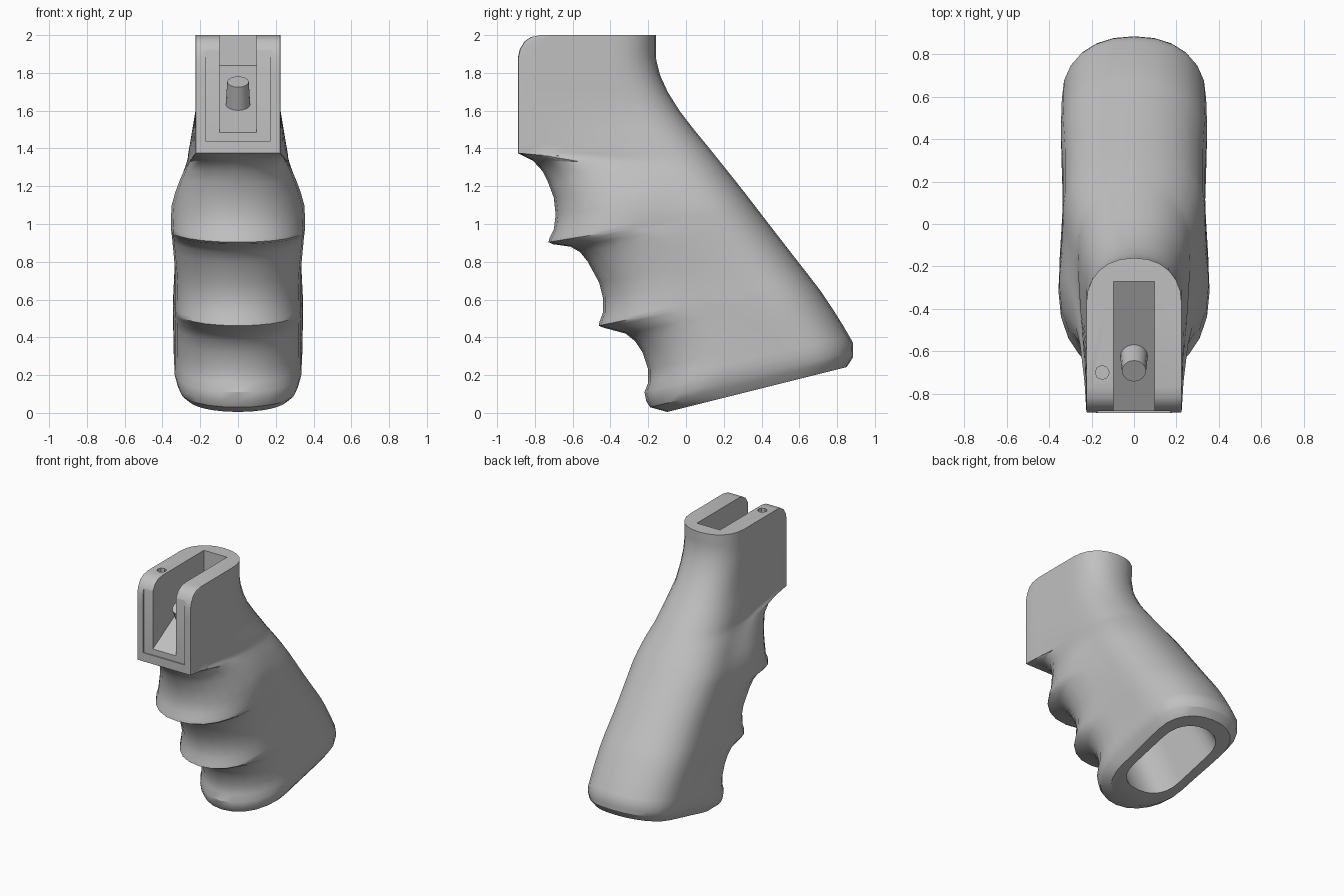
import bpy
import bmesh
import math
from mathutils import Vector

default_cube = bpy.data.objects.get("Cube")
if default_cube:
    bpy.data.objects.remove(default_cube, do_unlink=True)

ARC_STEPS, SIDE_STEPS = 6, 6

# Single grey material
grey = bpy.data.materials.new("matte grey")
grey.use_nodes = True
grey.diffuse_color = (0.53, 0.53, 0.53, 1)
shader = grey.node_tree.nodes["Principled BSDF"]
shader.inputs["Base Color"].default_value = grey.diffuse_color
shader.inputs["Roughness"].default_value = 0.6

# Front outline with finger grooves, from the bottom up, as (y, z)
FRONT = [(-.10, .005), (-.19, .03), (-.21, .06), (-.22, .11), (-.20, .16),
         (-.20, .23), (-.23, .32), (-.27, .38), (-.32, .42), (-.44, .452),
         (-.462, .462), (-.457, .485), (-.44, .53), (-.44, .61), (-.46, .69),
         (-.52, .80), (-.56, .85), (-.61, .88), (-.705, .893), (-.728, .904),
         (-.722, .928), (-.70, .97), (-.69, 1.05), (-.70, 1.14), (-.73, 1.22),
         (-.76, 1.28), (-.81, 1.335), (-.87, 1.365), (-.89, 1.375), (-.89, 1.42),
         (-.89, 1.5), (-.89, 1.6), (-.89, 1.7), (-.89, 1.79), (-.89, 1.88),
         (-.88, 1.925), (-.855, 1.967), (-.82, 1.99), (-.77, 2)]

# Back outline as (z, y), and section settings keyed by front height
BACK = [(.25, .85), (.29, .885), (.37, .885), (.5, .81), (.65, .71), (.92, .5),
        (1.18, .3), (1.43, .1), (1.55, .0), (1.65, -.07), (1.76, -.13),
        (1.87, -.16), (2, -.16)]
TILT = [(0, .25), (.5, .2), (.95, .16), (1.28, .01), (1.36, -.03), (1.375, 0)]
BACK_WIDTH = [(.01, .28), (.03, .315), (.06, .33), (.11, .34), (.4, .345),
              (.65, .335), (.95, .335), (1.1, .32), (1.25, .293), (1.38, .262),
              (1.6, .225)]
FRONT_WIDTH = [(.01, .27), (.03, .305), (.06, .32), (.11, .335), (.65, .33),
               (.85, .348), (.92, .356), (1.05, .352), (1.17, .325), (1.28, .285),
               (1.335, .262), (1.365, .238), (1.375, .225)]
FRONT_DEPTH = [(.01, .3), (.1, .38), (.9, .4), (1.2, .4), (1.335, .38),
               (1.365, .2), (1.375, .012)]
BACK_DEPTH = [(.01, .25), (.1, .29), (1.4, .3), (1.8, .24), (1.9, .22)]
FRONT_POWER = [(.1, 2.05), (.3, 2.15), (1.3, 2.15), (1.365, 3), (1.375, 10)]


def sample(table, key):
    """Linear lookup, clamped at both ends."""
    if key <= table[0][0]:
        return table[0][1]
    for (a, low), (b, high) in zip(table, table[1:]):
        if key <= b:
            return low + (high - low) * (key - a) / (b - a)
    return table[-1][1]


def arc(power):
    """Quarter superellipse from the tip (0, 0) to the shoulder (1, 1)."""
    points = []
    for i in range(ARC_STEPS + 1):
        angle = math.pi / 2 * i / ARC_STEPS
        points.append((math.sin(angle) ** (2 / power),
                       1 - max(math.cos(angle), 0) ** (2 / power)))
    return points


def section(front, back, z, tilt, front_half, back_half, front_depth, back_depth, power):
    """Closed symmetric ring: front arc, blended sides and back arc."""
    half = [(front_half * u, front + front_depth * v) for u, v in arc(power)]
    start, end = front + front_depth, back - back_depth
    for i in range(1, SIDE_STEPS):
        t = i / SIDE_STEPS
        blend = t * t * (3 - 2 * t)
        half.append((front_half + (back_half - front_half) * blend,
                     start + (end - start) * t))
    half += [(back_half * u, back - back_depth * v) for u, v in reversed(arc(2.2))]
    ring = half + [(-x, y) for x, y in reversed(half[1:-1])]
    return [Vector((x, y, z + tilt * (y - front))) for x, y in ring]


def finish(name, bm):
    bmesh.ops.recalc_face_normals(bm, faces=bm.faces)
    mesh = bpy.data.meshes.new(name)
    bm.to_mesh(mesh)
    bm.free()
    mesh.materials.append(grey)
    obj = bpy.data.objects.new(name, mesh)
    bpy.context.collection.objects.link(obj)
    return obj


def loft(name, rings):
    bm = bmesh.new()
    loops = [[bm.verts.new(p) for p in ring] for ring in rings]
    for low, high in zip(loops, loops[1:]):
        for i in range(len(low)):
            j = (i + 1) % len(low)
            bm.faces.new((low[i], low[j], high[j], high[i]))
    bm.faces.new(loops[0])
    bm.faces.new(loops[-1])
    return finish(name, bm)


def prism(name, outline, half):
    """Side outline in y and z, extruded across x."""
    return loft(name, [[Vector((x, y, z)) for y, z in outline] for x in (-half, half)])


def rod(name, start, end, radius_start, radius_end, sides):
    start, end = Vector(start), Vector(end)
    bm = bmesh.new()
    bmesh.ops.create_cone(bm, cap_ends=True, segments=sides, radius1=radius_start,
                          radius2=radius_end, depth=(end - start).length)
    turn = (end - start).to_track_quat("Z", "Y").to_matrix().to_4x4()
    bm.transform(turn)
    bmesh.ops.translate(bm, verts=bm.verts, vec=(start + end) / 2)
    return finish(name, bm)


def activate(obj):
    bpy.ops.object.select_all(action="DESELECT")
    obj.select_set(True)
    bpy.context.view_layer.objects.active = obj


def cut(target, cutter):
    cutter.hide_render = True
    modifier = target.modifiers.new("cut", "BOOLEAN")
    modifier.operation = "DIFFERENCE"
    modifier.solver = "EXACT"
    modifier.object = cutter
    activate(target)
    bpy.ops.object.modifier_apply(modifier=modifier.name)
    bpy.data.objects.remove(cutter, do_unlink=True)


# Grip body
rings = []
for y, z in FRONT:
    tilt = sample(TILT, z)
    back = 0
    for _ in range(20):
        back = sample(BACK, z + tilt * (back - y))
    rings.append(section(y, back, z, tilt, sample(FRONT_WIDTH, z), sample(BACK_WIDTH, z),
                         sample(FRONT_DEPTH, z), sample(BACK_DEPTH, z),
                         sample(FRONT_POWER, z)))
grip = loft("grip_body", rings)

# Shallow recess on the front face, then the slot with its sloping floor
cut(grip, prism("recess_cutter", [(-1, 1.44), (-.881, 1.44), (-.881, 2.1), (-1, 2.1)], .173))
cut(grip, prism("slot_cutter", [(-1, 1.416), (-.27, 1.84), (-.27, 2.1), (-1, 2.1)], .097))

# Small blind hole in the top
cut(grip, rod("hole_cutter", (-.15, -.7, 1.8), (-.15, -.7, 2.1), .033, .033, 8))

# Hollow inside, open at the base
cut(grip, loft("hollow_cutter", [
    section(.08, .79, -.02, .25, .2, .2, .2, .2, 2.4),
    section(-.4, .22, .95, .2, .2, .2, .2, .2, 2.4)]))

# Peg standing square to the slot floor
peg = rod("slot_peg", (0, -.615, 1.617), (0, -.693, 1.753), .066, .057, 16)

for part in (grip, peg):
    activate(part)
    bpy.ops.object.shade_smooth_by_angle(angle=math.radians(32))
